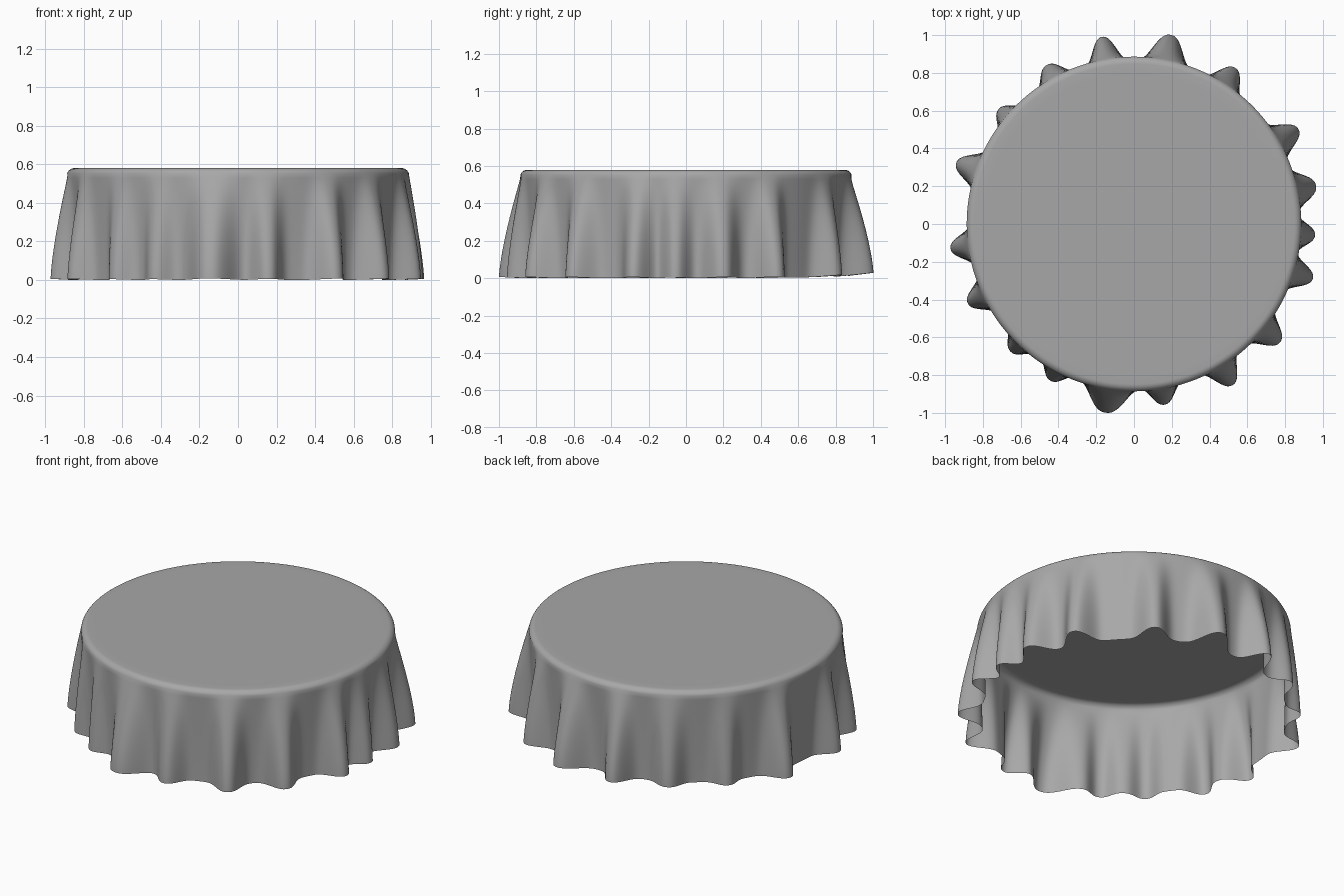
import bpy, bmesh, math

if "Cube" in bpy.data.objects:
    bpy.data.objects.remove(bpy.data.objects["Cube"])

# Folds of the cloth: angle (deg), hem radius, half width (deg)
FOLDS = [(12, .985, 4.8), (30, 1.005, 4.5), (57, .985, 4.5), (79, 1.02, 5.2), (99.7, 1.005, 4.2),
         (118.7, .96, 4.5), (139.7, .94, 4), (161, .995, 4.5), (187.6, .98, 4.2),
         (205.5, .975, 4.2), (226, .94, 4), (242, .94, 4), (261.4, 1.01, 6.2),
         (279.6, .97, 4.3), (301.5, 1.0, 4.5), (321, .995, 4.6), (343, .99, 4.2), (356.5, .96, 4)]
N, ROWS = 540, 22
R, TOP, VALLEY, BEND = .888, .58, .865, .04


def fold(deg):
    """Outward bulge of the hem at an angle."""
    total = 0
    for a, r, w in FOLDS:
        d = (deg - a + 180) % 360 - 180
        total += (r - VALLEY) * math.exp(-abs(d / w) ** 2.4 * .8)
    return total


def hem(deg):
    """Hem height, a little higher at the back and on the folds."""
    back = max(0, math.sin(math.radians(deg)))
    return .005 + .012 * back ** 3 + fold(deg) * (.05 + .07 * back ** 4)


bulge = [fold(i * 360 / N) for i in range(N)]
hems = [hem(i * 360 / N) for i in range(N)]
low = min(hems)

bm = bmesh.new()


def ring(fn):
    out = []
    for i in range(N):
        a = 2 * math.pi * i / N
        r, z = fn(i)
        out.append(bm.verts.new((r * math.cos(a), r * math.sin(a), z)))
    return out


# Flat top and rounded rim
rings = [ring(lambda i, r=r: (r, TOP)) for r in (.4, .8, R - BEND)]
for k in range(1, 6):
    t = math.radians(k * 14)
    r0, z0 = R - BEND + BEND * math.sin(t), TOP - BEND * (1 - math.cos(t))
    rings.append(ring(lambda i: (r0, z0)))

# Pleated skirt
for k in range(1, ROWS + 1):
    s = k / ROWS
    amp = 1 - (1 - s) ** 1.4
    rings.append(ring(lambda i: (r0 + (VALLEY - r0 + bulge[i]) * amp,
                                 z0 + (hems[i] - low - z0) * s)))

bm.faces.new(rings[0])
for a, b in zip(rings, rings[1:]):
    for i in range(N):
        j = (i + 1) % N
        bm.faces.new((a[i], b[i], b[j], a[j]))

mesh = bpy.data.meshes.new("tablecloth")
bm.to_mesh(mesh)
bm.free()
mesh.shade_smooth()
cloth = bpy.data.objects.new("tablecloth", mesh)
bpy.context.collection.objects.link(cloth)

# Darker grey fabric
fabric = bpy.data.materials.new("grey_fabric")
fabric.diffuse_color = (.39, .39, .39, 1)
fabric.use_nodes = True
fabric.node_tree.nodes["Principled BSDF"].inputs["Base Color"].default_value = fabric.diffuse_color
mesh.materials.append(fabric)
